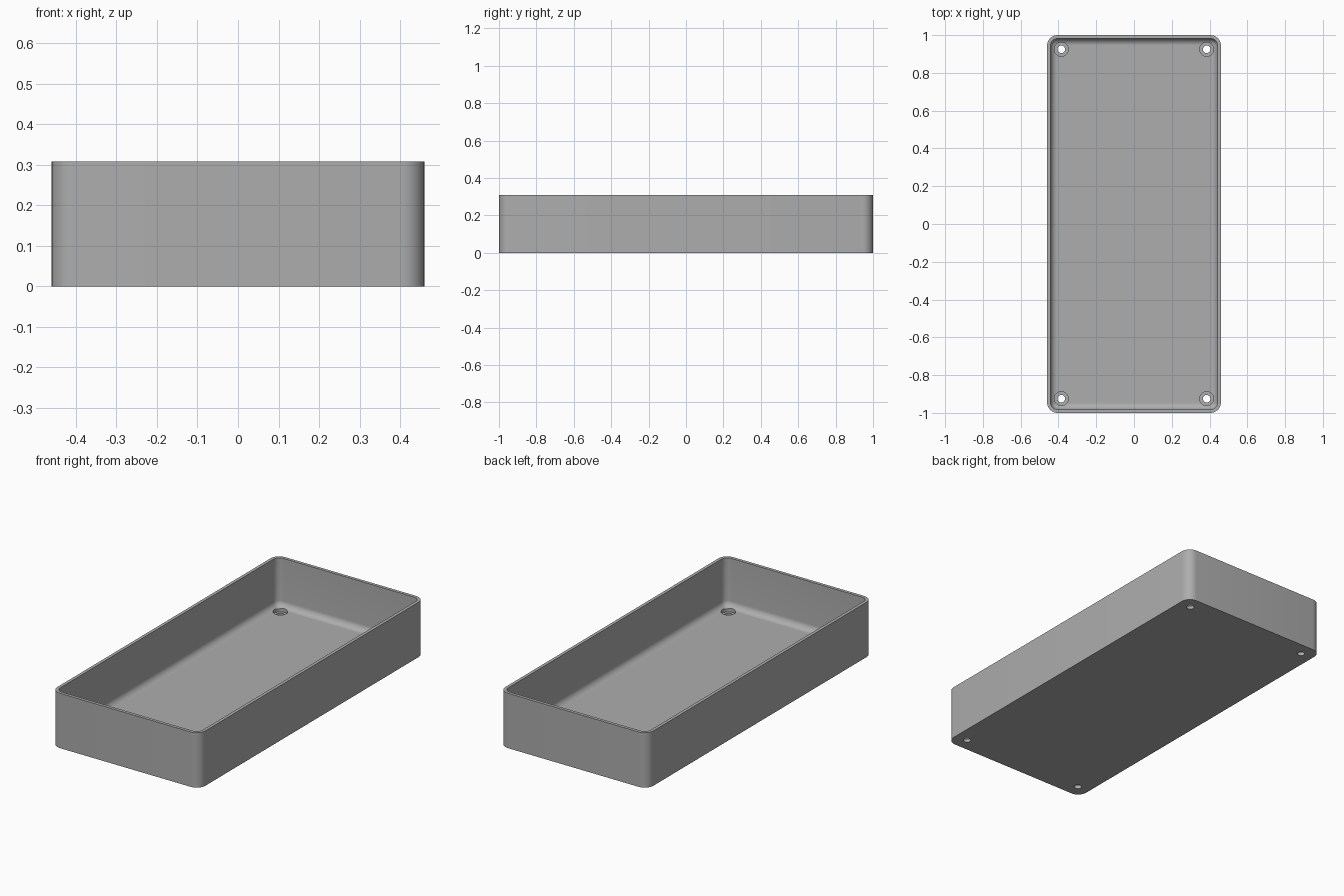
import bpy, bmesh, math

cube = bpy.data.objects.get("Cube")
if cube:
    bpy.data.objects.remove(cube, do_unlink=True)

WIDTH, LENGTH, HEIGHT = 0.92, 2.0, 0.308
CORNER, WALL, FLOOR, FILLET = 0.055, 0.018, 0.035, 0.035
STEPS = 8

grey = bpy.data.materials.new("mid_grey")
grey.use_nodes = True
colour = (0.42, 0.42, 0.42, 1)
grey.diffuse_color = colour
grey.node_tree.nodes["Principled BSDF"].inputs["Base Color"].default_value = colour


def rounded_loop(bm, inset, z):
    """Ring of vertices around a rounded rectangle."""
    r = max(CORNER - inset, 0.002)
    cx, cy = WIDTH / 2 - inset - r, LENGTH / 2 - inset - r
    ring = []
    for q, (sx, sy) in enumerate([(1, 1), (-1, 1), (-1, -1), (1, -1)]):
        for i in range(STEPS + 1):
            a = (q + i / STEPS) * math.pi / 2
            ring.append(bm.verts.new((sx * cx + r * math.cos(a), sy * cy + r * math.sin(a), z)))
    return ring


# Shell profile: outer wall, rim, inner wall, then a cove down to the floor
profile = [(0, 0), (0, HEIGHT), (WALL, HEIGHT)]
for i in range(STEPS + 1):
    a = i / STEPS * math.pi / 2
    profile.append((WALL + FILLET * (1 - math.cos(a)), FLOOR + FILLET * (1 - math.sin(a))))

bm = bmesh.new()
rings = [rounded_loop(bm, inset, z) for inset, z in profile]
for low, high in zip(rings, rings[1:]):
    for i in range(len(low)):
        j = (i + 1) % len(low)
        bm.faces.new((low[i], low[j], high[j], high[i]))
bm.faces.new(rings[0][::-1])
bm.faces.new(rings[-1])
bmesh.ops.recalc_face_normals(bm, faces=bm.faces)
mesh = bpy.data.meshes.new("tray")
bm.to_mesh(mesh)
bm.free()
tray = bpy.data.objects.new("tray", mesh)
bpy.context.collection.objects.link(tray)
mesh.materials.append(grey)


def cut_holes(name, radius, bottom, top):
    """Cut one round hole near each corner."""
    bm = bmesh.new()
    for sx in (-1, 1):
        for sy in (-1, 1):
            made = bmesh.ops.create_cone(bm, cap_ends=True, segments=32, radius1=radius,
                                         radius2=radius, depth=top - bottom)
            bmesh.ops.translate(bm, verts=made["verts"],
                                vec=(sx * 0.385, sy * 0.925, (top + bottom) / 2))
    data = bpy.data.meshes.new(name)
    bm.to_mesh(data)
    bm.free()
    data.materials.append(grey)
    cutter = bpy.data.objects.new(name, data)
    bpy.context.collection.objects.link(cutter)
    cutter.hide_render = True
    mod = tray.modifiers.new(name, "BOOLEAN")
    mod.operation, mod.solver, mod.object = "DIFFERENCE", "EXACT", cutter
    bpy.context.view_layer.objects.active = tray
    bpy.ops.object.modifier_apply(modifier=name)
    bpy.data.objects.remove(cutter, do_unlink=True)


# Screw holes with wide recesses for the heads
cut_holes("screw_hole", 0.02, -0.1, 0.1)
cut_holes("head_recess", 0.037, 0.018, 0.15)

bpy.ops.object.select_all(action="DESELECT")
tray.select_set(True)
bpy.context.view_layer.objects.active = tray
bpy.ops.object.shade_smooth_by_angle(angle=math.radians(30))
